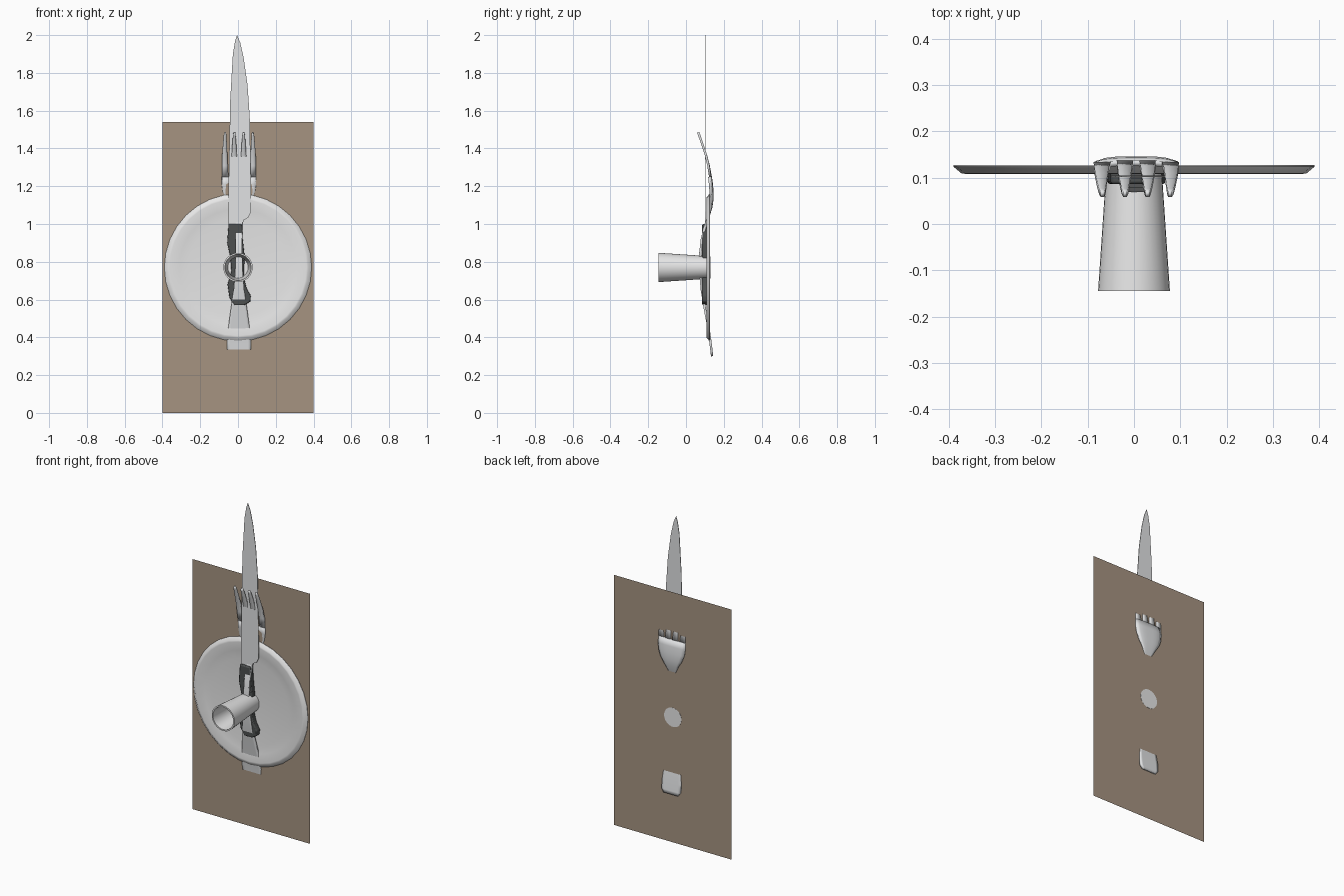
import bpy, bmesh, math

if "Cube" in bpy.data.objects:
    bpy.data.objects.remove(bpy.data.objects["Cube"])

def material(name, r, g, b):
    m = bpy.data.materials.new(name)
    m.diffuse_color = (r, g, b, 1)
    m.use_nodes = True
    m.node_tree.nodes["Principled BSDF"].inputs["Base Color"].default_value = m.diffuse_color
    return m

CERAMIC = material("pale_ceramic", 0.8, 0.8, 0.8)
METAL = material("cutlery_metal", 0.75, 0.76, 0.77)
DARK = material("dark_handle", 0.075, 0.08, 0.08)
BROWN = material("brown_mat", 0.38, 0.295, 0.22)

def finish(name, bm, mat, smooth=True):
    bmesh.ops.recalc_face_normals(bm, faces=bm.faces)
    me = bpy.data.meshes.new(name)
    bm.to_mesh(me)
    bm.free()
    me.materials.append(mat)
    ob = bpy.data.objects.new(name, me)
    bpy.context.collection.objects.link(ob)
    if smooth:
        bpy.ops.object.select_all(action='DESELECT')
        ob.select_set(True)
        bpy.context.view_layer.objects.active = ob
        bpy.ops.object.shade_smooth_by_angle(angle=math.radians(35))
    return ob

def lathe(name, profile, sides, mat, cz=0.77):
    """Turn a (radius, y) profile around the y axis; both ends are on the axis."""
    bm = bmesh.new()
    vs = [bm.verts.new((r, y, cz)) for r, y in profile]
    es = [bm.edges.new(p) for p in zip(vs, vs[1:])]
    bmesh.ops.spin(bm, geom=vs + es, cent=(0, 0, cz), axis=(0, 1, 0),
                   angle=2 * math.pi, steps=sides, use_duplicate=False)
    bmesh.ops.remove_doubles(bm, verts=bm.verts, dist=1e-4)
    return finish(name, bm, mat)

def slab(name, outline, y0, y1, mat, bevel=0):
    """Extrude an (x, z) outline from y0 to y1."""
    bm = bmesh.new()
    f = bm.faces.new([bm.verts.new((x, y0, z)) for x, z in outline])
    if y1 != y0:
        ext = bmesh.ops.extrude_face_region(bm, geom=[f])["geom"]
        for v in ext:
            if isinstance(v, bmesh.types.BMVert):
                v.co.y = y1
    ob = finish(name, bm, mat, bevel > 0)
    if bevel:
        b = ob.modifiers.new("Bevel", 'BEVEL')
        b.width, b.segments = bevel, 2
    return ob

def ribbon(bm, rows, cols=6):
    """Strip of (z, y, centre x, half width, edge curl) rows."""
    prev = None
    for z, y, cx, w, curl in rows:
        row = []
        for i in range(cols + 1):
            t = 2 * i / cols - 1
            row.append(bm.verts.new((cx + w * t, y - curl * t ** 4, z)))
        if prev:
            for i in range(cols):
                bm.faces.new((prev[i], prev[i + 1], row[i + 1], row[i]))
        prev = row

# Upright table mat
slab("table_mat", [(-0.4, 0), (0.4, 0), (0.4, 1.54), (-0.4, 1.54)], 0.128, 0.128, BROWN)

# Plate: wide flat back, raised rim, shallow well
lathe("plate", [(0, 0.1275), (0.389, 0.1275), (0.39, 0.124), (0.372, 0.109),
                (0.362, 0.108), (0.31, 0.1155), (0.262, 0.121), (0, 0.122)], 32, CERAMIC)

# Open cup standing on the plate
lathe("cup", [(0, 0.129), (0.059, 0.129), (0.0775, -0.145), (0.069, -0.145),
              (0.054, 0.108), (0, 0.108)], 32, CERAMIC)

# Knife blade with bolster
slab("knife_blade", [(-0.005, 2.0), (0.012, 1.96), (0.03, 1.88), (0.05, 1.74), (0.062, 1.57),
                     (0.067, 1.3), (0.07, 1.065), (0.055, 1.035), (0.03, 1.02), (0.02, 0.98),
                     (-0.05, 0.98), (-0.05, 1.2), (-0.041, 1.66), (-0.027, 1.9), (-0.015, 1.97)],
     0.1015, 0.1045, METAL)

# Knife handle with finger curves
slab("knife_handle", [(-0.05, 1.0), (-0.057, 0.9), (-0.04, 0.82), (-0.035, 0.75), (-0.055, 0.68),
                      (-0.045, 0.61), (-0.02, 0.57), (0.035, 0.57), (0.066, 0.59), (0.068, 0.62),
                      (0.045, 0.66), (0.03, 0.72), (0.035, 0.83), (0.025, 0.92), (0.02, 1.0)],
     0.086, 0.12, DARK, 0.006)

# Fork: handle and head as one curved strip
CX = 0.005
bm = bmesh.new()
ribbon(bm, [(z, y, CX, w, c) for z, y, w, c in [
    (0.30, 0.138, 0.048, 0), (0.32, 0.136, 0.062, 0), (0.37, 0.130, 0.064, 0),
    (0.45, 0.119, 0.057, 0), (0.55, 0.100, 0.043, 0), (0.65, 0.084, 0.028, 0),
    (0.75, 0.075, 0.020, 0), (0.84, 0.075, 0.017, 0), (0.92, 0.084, 0.017, 0),
    (1.00, 0.105, 0.018, 0), (1.05, 0.122, 0.024, 0), (1.09, 0.134, 0.045, 0.004),
    (1.13, 0.140, 0.071, 0.008), (1.17, 0.140, 0.086, 0.010), (1.21, 0.137, 0.091, 0.010),
    (1.25, 0.131, 0.090, 0.008)]], 8)
# Four tapering tines
for k in (-1.5, -0.5, 0.5, 1.5):
    c = 0.008 if abs(k) > 1 else 0
    ribbon(bm, [(z, y - c * f, CX + k * s, w, 0) for z, y, s, w, f in [
        (1.25, 0.131, 0.0485, 0.0175, 0.4), (1.31, 0.120, 0.0500, 0.016, 0.2),
        (1.37, 0.104, 0.0500, 0.0135, 0), (1.43, 0.084, 0.0495, 0.010, 0),
        (1.47, 0.070, 0.0490, 0.007, 0), (1.485, 0.064, 0.0485, 0.004, 0)]], 2)
bmesh.ops.remove_doubles(bm, verts=bm.verts, dist=1e-4)
fork = finish("fork", bm, METAL)
s = fork.modifiers.new("Thickness", 'SOLIDIFY')
s.thickness, s.offset = 0.012, 0
